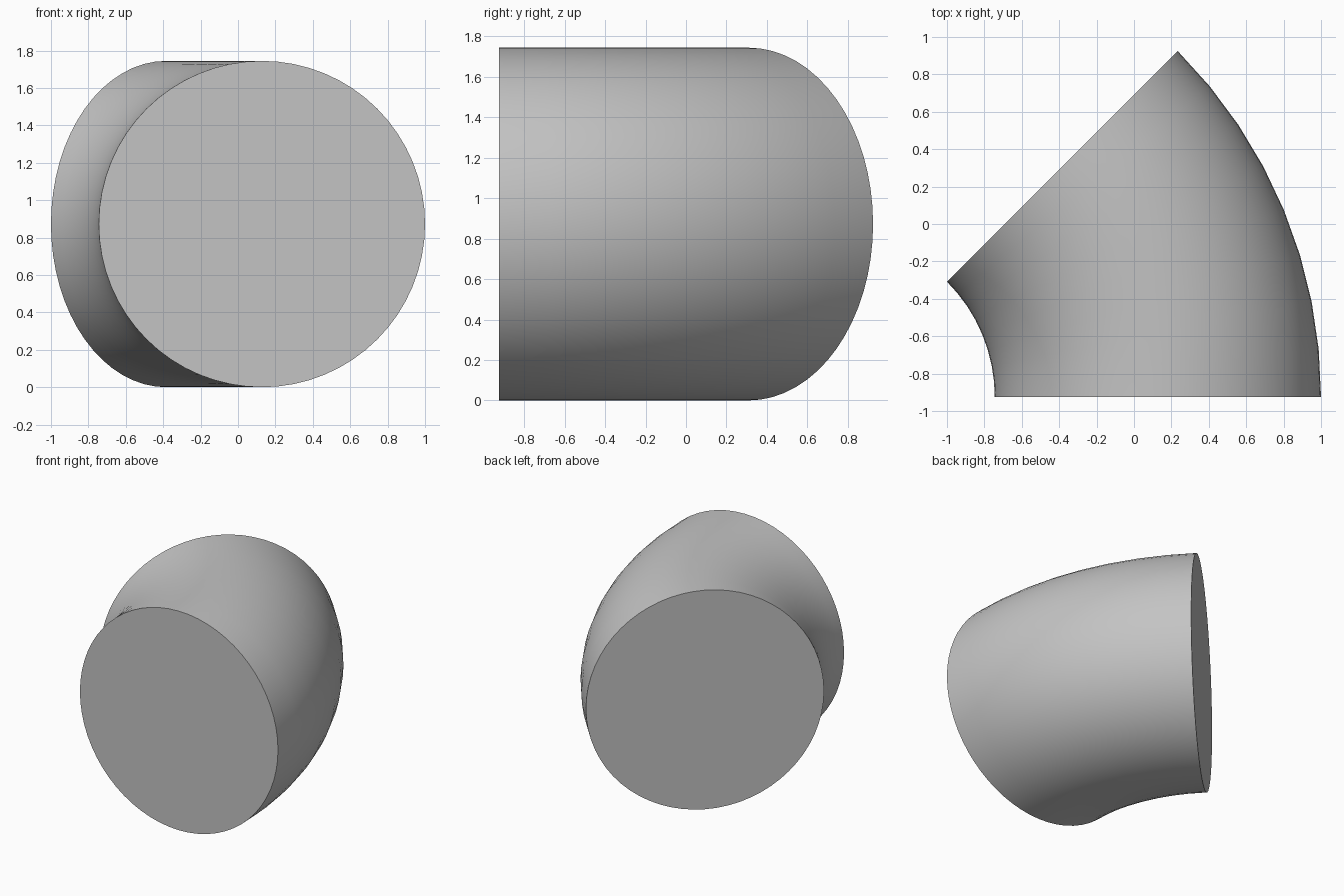
import bpy, bmesh, math
from mathutils import Matrix, Vector

cube = bpy.data.objects.get("Cube")
if cube:
    bpy.data.objects.remove(cube, do_unlink=True)

TUBE = 2 / (3 - math.cos(math.pi / 4))   # pipe radius that gives a 2 unit width
BEND = 2 * TUBE                          # centreline radius of the bend
ANGLE = math.radians(45)
STEPS = 8
SIDES = 64
HALF_DEPTH = (BEND + TUBE) * math.sin(ANGLE) / 2
PIVOT = Vector((1 - BEND - TUBE, -HALF_DEPTH, TUBE))

grey = bpy.data.materials.new("grey")
grey.use_nodes = True
colour = (0.55, 0.55, 0.55, 1)
grey.diffuse_color = colour
grey.node_tree.nodes["Principled BSDF"].inputs["Base Color"].default_value = colour

# Round end disc at the front, swept about the pivot into a solid elbow
bm = bmesh.new()
disc = bmesh.ops.create_circle(
    bm, cap_ends=True, segments=SIDES, radius=TUBE,
    matrix=Matrix.Translation(PIVOT + Vector((BEND, 0, 0))) @ Matrix.Rotation(math.pi / 2, 4, "X"))
rim = list({e for v in disc["verts"] for e in v.link_edges})
swept = bmesh.ops.spin(bm, geom=rim, cent=PIVOT, axis=(0, 0, 1),
                       angle=ANGLE, steps=STEPS, use_duplicate=False)
# Round end disc at the back
end_rim = [g for g in swept["geom_last"] if isinstance(g, bmesh.types.BMEdge)]
bmesh.ops.contextual_create(bm, geom=end_rim)
bmesh.ops.recalc_face_normals(bm, faces=bm.faces[:])

mesh = bpy.data.meshes.new("pipe_elbow")
bm.to_mesh(mesh)
bm.free()
mesh.materials.append(grey)
elbow = bpy.data.objects.new("pipe_elbow", mesh)
bpy.context.collection.objects.link(elbow)

bpy.ops.object.select_all(action="DESELECT")
elbow.select_set(True)
bpy.context.view_layer.objects.active = elbow
bpy.ops.object.shade_smooth_by_angle(angle=math.radians(30))
